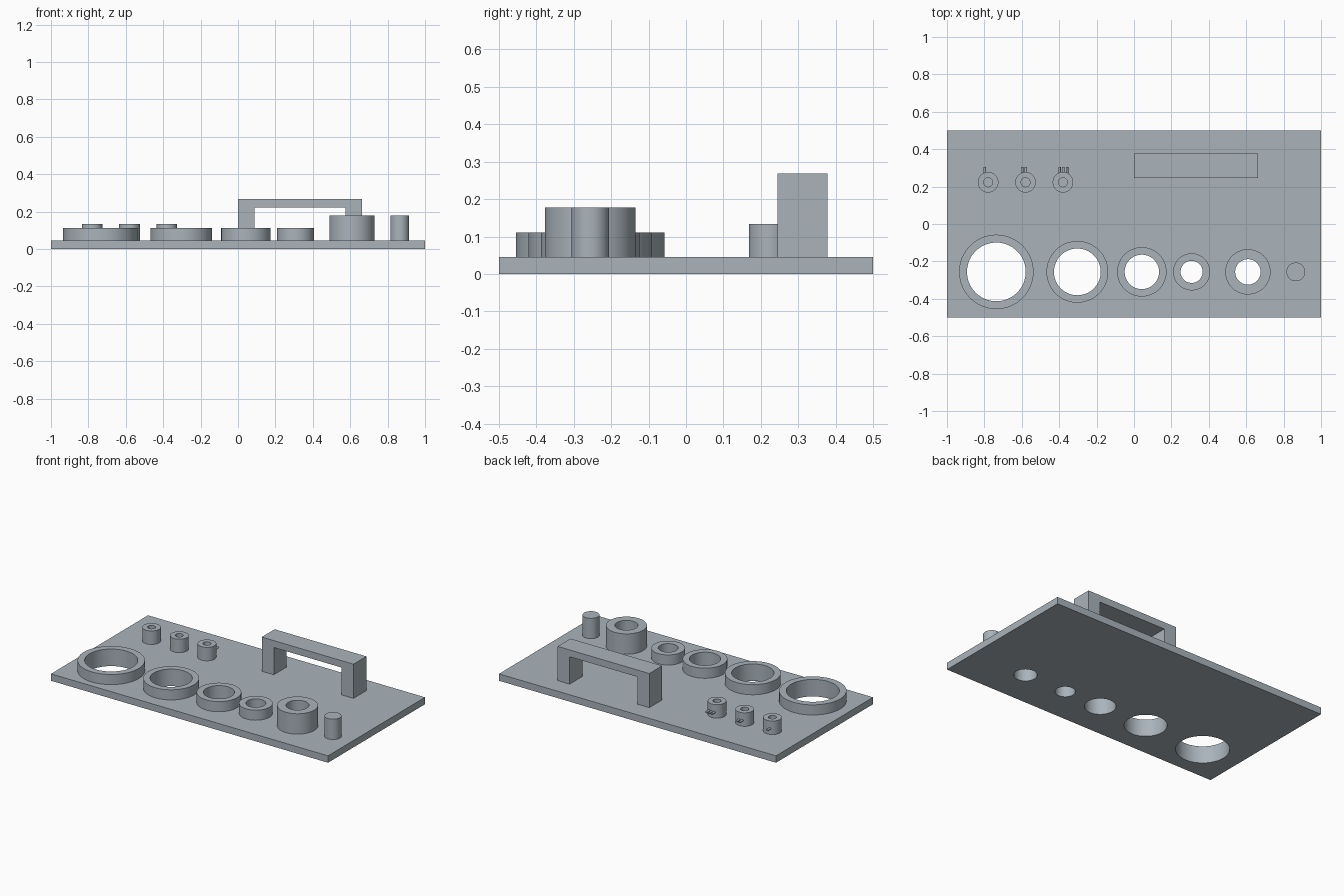
import bpy, bmesh, math
from mathutils import Matrix, Vector

if "Cube" in bpy.data.objects:
    bpy.data.objects.remove(bpy.data.objects["Cube"])

PLATE_TOP = 0.045
ROW_Y = -0.256      # row of ring sockets
BOSS_Y = 0.223      # row of small bosses
SEG = 64

metal = bpy.data.materials.new("blue grey metal")
metal.diffuse_color = (0.40, 0.457, 0.50, 1)
metal.use_nodes = True
metal.node_tree.nodes["Principled BSDF"].inputs["Base Color"].default_value = metal.diffuse_color


def finish(name, bm, smooth=False):
    bmesh.ops.recalc_face_normals(bm, faces=bm.faces)
    mesh = bpy.data.meshes.new(name)
    bm.to_mesh(mesh)
    bm.free()
    mesh.materials.append(metal)
    ob = bpy.data.objects.new(name, mesh)
    bpy.context.collection.objects.link(ob)
    if smooth:
        bpy.ops.object.select_all(action='DESELECT')
        ob.select_set(True)
        bpy.context.view_layer.objects.active = ob
        bpy.ops.object.shade_smooth_by_angle(angle=math.radians(30))
    return ob


def ring(name, x, y, outer, inner, z0, z1):
    """Tube made by spinning a closed rectangular profile."""
    bm = bmesh.new()
    pts = [(inner, z0), (outer, z0), (outer, z1), (inner, z1)]
    vs = [bm.verts.new((x + r, y, z)) for r, z in pts]
    edges = [bm.edges.new((vs[i], vs[(i + 1) % 4])) for i in range(4)]
    bmesh.ops.spin(bm, geom=vs + edges, cent=(x, y, 0), axis=(0, 0, 1),
                   angle=math.tau, steps=SEG)
    bmesh.ops.remove_doubles(bm, verts=bm.verts, dist=1e-5)
    return finish(name, bm, True)


def cylinder(name, centre, radius, depth, rot=None, seg=SEG):
    bm = bmesh.new()
    m = Matrix.Translation(Vector(centre)) @ (rot or Matrix.Identity(4))
    bmesh.ops.create_cone(bm, cap_ends=True, segments=seg, radius1=radius,
                          radius2=radius, depth=depth, matrix=m)
    return finish(name, bm, True)


# Base plate
bm = bmesh.new()
bmesh.ops.create_cube(bm, size=1, matrix=Matrix.Translation((0, 0, PLATE_TOP / 2))
                      @ Matrix.Diagonal((2, 1, PLATE_TOP, 1)))
plate = finish("base_plate", bm)

# Ring sockets with bores cut through the plate: x, outer, inner, top
sockets = [(-0.736, 0.199, 0.157, 0.111), (-0.303, 0.165, 0.125, 0.111),
           (0.042, 0.132, 0.092, 0.111), (0.308, 0.099, 0.059, 0.111),
           (0.609, 0.121, 0.068, 0.178)]
for i, (x, outer, inner, top) in enumerate(sockets, 1):
    ring(f"ring_socket_{i}", x, ROW_Y, outer, inner, PLATE_TOP, top)
    cutter = cylinder(f"bore_cutter_{i}", (x, ROW_Y, PLATE_TOP / 2), inner, 0.2)
    cutter.hide_render = True
    cutter.hide_set(True)
    cut = plate.modifiers.new(f"bore_{i}", 'BOOLEAN')
    cut.operation = 'DIFFERENCE'
    cut.solver = 'EXACT'
    cut.object = cutter

# Apply the bores, then discard the cutters
bpy.ops.object.select_all(action='DESELECT')
plate.select_set(True)
bpy.context.view_layer.objects.active = plate
for m in list(plate.modifiers):
    cutter = m.object
    bpy.ops.object.modifier_apply(modifier=m.name)
    bpy.data.objects.remove(cutter)
bpy.ops.object.shade_smooth_by_angle(angle=math.radians(30))

# Solid peg at the end of the row
cylinder("peg", (0.865, ROW_Y, (PLATE_TOP + 0.178) / 2), 0.05, 0.178 - PLATE_TOP)

# Small bosses marked with one, two and three pins on the back
along_y = Matrix.Rotation(math.pi / 2, 4, 'X')
for n, x in enumerate((-0.78, -0.58, -0.38), 1):
    ring(f"boss_{n}", x, BOSS_Y, 0.055, 0.024, PLATE_TOP, 0.133)
    for k in range(n):
        px = x - 0.02 + 0.02 * k + 0.002
        cylinder(f"boss_{n}_pin_{k + 1}", (px, 0.284, 0.083), 0.0067, 0.042,
                 along_y, 16)

# Bridge handle: U profile extruded in depth
bm = bmesh.new()
prof = [(0, PLATE_TOP), (0, 0.268), (0.662, 0.268), (0.662, PLATE_TOP),
        (0.575, PLATE_TOP), (0.575, 0.223), (0.087, 0.223), (0.087, PLATE_TOP)]
face = bm.faces.new([bm.verts.new((x, 0.245, z)) for x, z in prof])
ext = bmesh.ops.extrude_face_region(bm, geom=[face])
moved = [v for v in ext["geom"] if isinstance(v, bmesh.types.BMVert)]
bmesh.ops.translate(bm, verts=moved, vec=(0, 0.133, 0))
finish("bridge_handle", bm)
